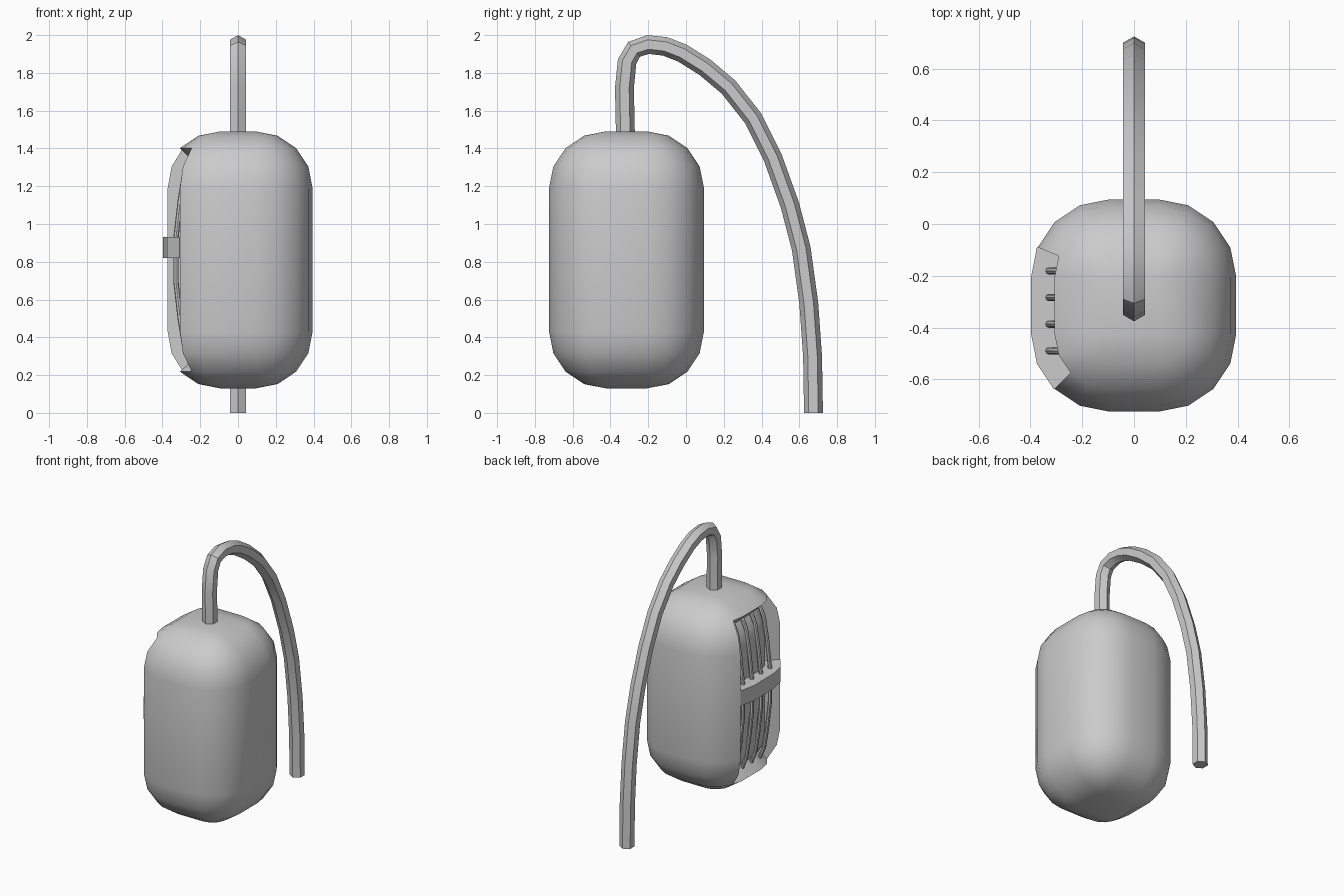
import bpy, bmesh, math
from mathutils import Vector

if "Cube" in bpy.data.objects:
    bpy.data.objects.remove(bpy.data.objects["Cube"])

grey = bpy.data.materials.new("plain grey")
grey.use_nodes = True
grey.diffuse_color = (0.6, 0.6, 0.6, 1)
grey.node_tree.nodes["Principled BSDF"].inputs["Base Color"].default_value = (0.6, 0.6, 0.6, 1)

CENTRE = Vector((0, -0.315, 0.81))
CORE = (0.095, 0.11, 0.38)   # half size of the box the rounding is swept around
RADIUS, RECESS = 0.3, 0.2    # outer rounding, rounding of the recess floor
STEP = math.radians(22.5)


def finish(name, bm, angle=32):
    bmesh.ops.remove_doubles(bm, verts=bm.verts, dist=1e-5)
    bmesh.ops.recalc_face_normals(bm, faces=bm.faces)
    for f in bm.faces:
        f.smooth = True
    for e in bm.edges:
        e.smooth = e.calc_face_angle(0) < math.radians(angle)
    mesh = bpy.data.meshes.new(name)
    bm.to_mesh(mesh)
    bm.free()
    mesh.materials.append(grey)
    obj = bpy.data.objects.new(name, mesh)
    bpy.context.collection.objects.link(obj)
    return obj


def shell_point(col, row, radius):
    """Point on a rounded box: col runs around it (20), row runs up it (10)."""
    quad, k = divmod(col % 20, 5)
    lon = (quad * 4 + k) * STEP
    upper, j = divmod(row, 5)
    lat = (j if upper else j - 4) * STEP
    core = Vector((CORE[0] * (1 if quad in (0, 3) else -1),
                   CORE[1] * (1 if quad < 2 else -1),
                   CORE[2] * (1 if upper else -1)))
    way = Vector((math.cos(lat) * math.cos(lon), math.cos(lat) * math.sin(lon), math.sin(lat)))
    return CENTRE + core + way * radius


def tube(name, path, radius, sides):
    """Sweep a regular polygon along a path lying in a plane of constant x or y."""
    pts = [Vector(p) for p in path]
    flat = Vector((1, 0, 0)) if abs(pts[0].x - pts[-1].x) + abs(pts[0].y - pts[-1].y) > 0.1 else Vector((0, 1, 0))
    bm = bmesh.new()
    rings = []
    for i, p in enumerate(pts):
        t = (pts[min(i + 1, len(pts) - 1)] - pts[max(i - 1, 0)]).normalized()
        if i in (0, len(pts) - 1):
            t = Vector((0, 0, math.copysign(1, t.z)))
        n = t.cross(flat)
        rings.append([bm.verts.new(p + radius * (n * math.cos(a) + flat * math.sin(a)))
                      for a in (math.tau * s / sides for s in range(sides))])
    for a, b in zip(rings, rings[1:]):
        for s in range(sides):
            bm.faces.new((a[s], a[s - 1], b[s - 1], b[s]))
    bm.faces.new(rings[0])
    bm.faces.new(rings[-1])
    return finish(name, bm)


# Rounded body with a recess sunk into its right side
COLS, ROWS = range(8, 12), range(2, 7)
bm = bmesh.new()
outer = [[bm.verts.new(shell_point(c, r, RADIUS)) for c in range(20)] for r in range(10)]
for r in range(9):
    for c in range(20):
        if not (c in COLS and r in ROWS):
            d = (c + 1) % 20
            bm.faces.new((outer[r][c], outer[r][d], outer[r + 1][d], outer[r + 1][c]))
bm.faces.new(outer[0])
bm.faces.new(outer[-1])
inner = {(c, r): bm.verts.new(shell_point(c, r, RECESS)) for c in range(8, 13) for r in range(2, 8)}
for c in COLS:
    for r in ROWS:
        bm.faces.new((inner[c, r], inner[c + 1, r], inner[c + 1, r + 1], inner[c, r + 1]))
    for r in (2, 7):
        bm.faces.new((outer[r][c], outer[r][c + 1], inner[c + 1, r], inner[c, r]))
for r in ROWS:
    for c in (8, 12):
        bm.faces.new((outer[r][c], outer[r + 1][c], inner[c, r + 1], inner[c, r]))
finish("body", bm)

# Horizontal band bridging the recess
bm = bmesh.new()
loop = [shell_point(c, 5, RADIUS + 0.003) for c in range(8, 13)]
loop += [shell_point(c, 5, RECESS - 0.01) for c in range(12, 7, -1)]
base = bm.faces.new([bm.verts.new((p.x, p.y, 0.82)) for p in loop])
raised = bmesh.ops.extrude_face_region(bm, geom=[base])["geom"]
bmesh.ops.translate(bm, vec=(0, 0, 0.11), verts=[v for v in raised if isinstance(v, bmesh.types.BMVert)])
finish("recess_band", bm, 20)

# Bowed grille bars
bow = [(0, -0.328), (0.12, -0.328), (0.32, -0.305), (0.47, -0.28), (0.54, -0.25), (0.57, -0.22)]
profile = [(-z, x) for z, x in reversed(bow[1:])] + bow
for i in range(4):
    y = -0.49 + i * 0.103
    tube(f"grille_bar_{i + 1}", [(x, y, CENTRE.z + z) for z, x in profile], 0.014, 8)

# Six-sided cable arching over to the ground behind
cable = [(-0.32, 1.44), (-0.326, 1.72), (-0.312, 1.86), (-0.275, 1.925), (-0.20, 1.95),
         (-0.11, 1.94), (-0.02, 1.905), (0.1, 1.83), (0.225, 1.725), (0.355, 1.56),
         (0.46, 1.35), (0.55, 1.10), (0.61, 0.87), (0.65, 0.58), (0.67, 0.3), (0.675, 0)]
tube("cable", [(0, y, z) for y, z in cable], 0.05, 6)
